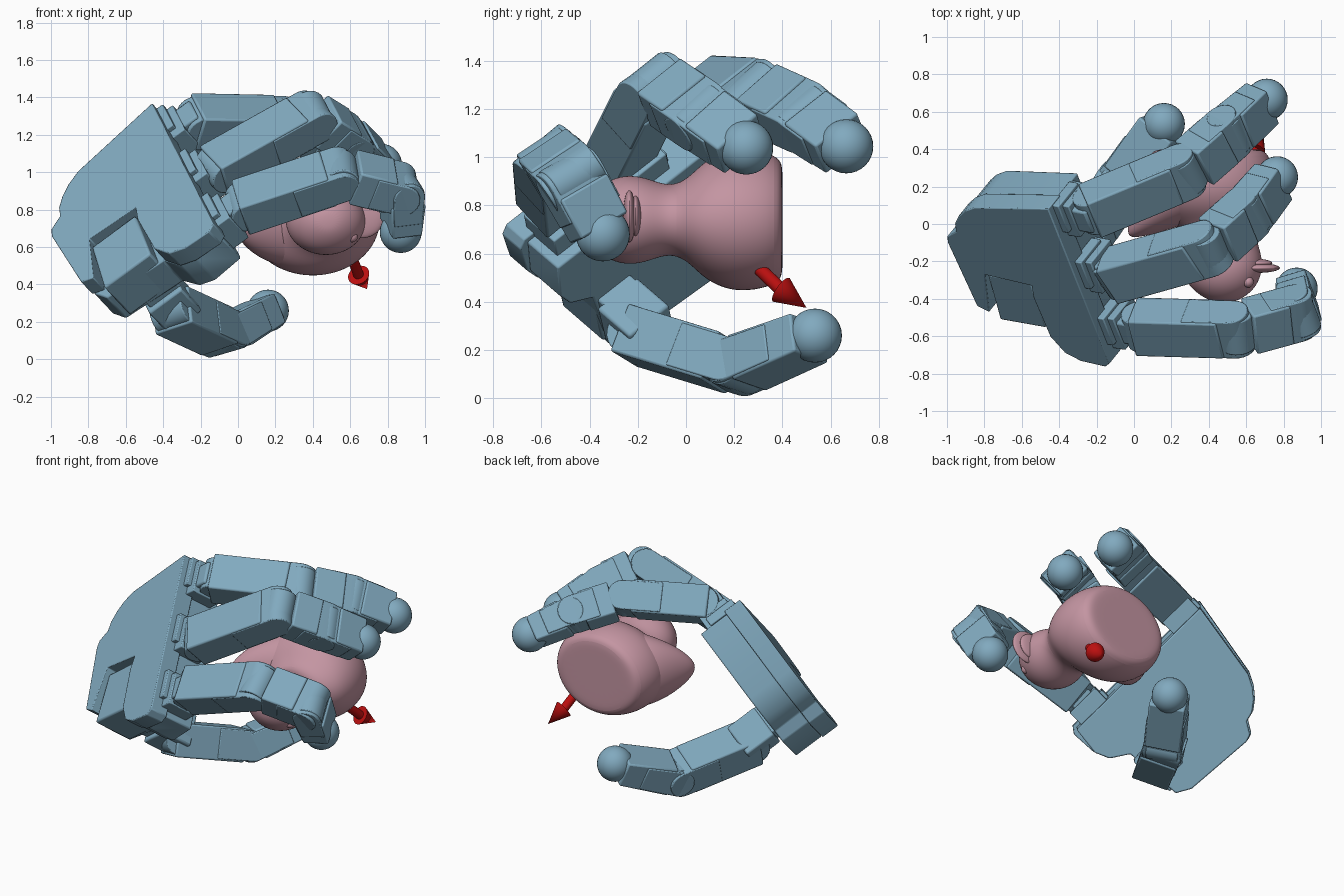
import bpy, bmesh, math
from mathutils import Vector, Matrix

if "Cube" in bpy.data.objects:
    bpy.data.objects.remove(bpy.data.objects["Cube"])

def material(name, col):
    m = bpy.data.materials.new(name)
    m.diffuse_color = (*col, 1)
    m.use_nodes = True
    m.node_tree.nodes["Principled BSDF"].inputs["Base Color"].default_value = m.diffuse_color
    return m

BLUE = material("steel_blue", (0.22, 0.40, 0.52))
PINK = material("dusty_pink", (0.55, 0.30, 0.36))
RED = material("red", (0.5, 0.005, 0.005))

def finish(name, bm, mat, M=None, bevel=0):
    bmesh.ops.recalc_face_normals(bm, faces=bm.faces)
    me = bpy.data.meshes.new(name)
    bm.to_mesh(me)
    bm.free()
    ob = bpy.data.objects.new(name, me)
    bpy.context.collection.objects.link(ob)
    me.materials.append(mat)
    if M:
        ob.matrix_world = M
    if bevel:
        b = ob.modifiers.new("bevel", 'BEVEL')
        b.width, b.segments, b.limit_method = bevel, 2, 'ANGLE'
    bpy.ops.object.select_all(action='DESELECT')
    ob.select_set(True)
    bpy.context.view_layer.objects.active = ob
    bpy.ops.object.shade_smooth_by_angle(angle=math.radians(35))
    return ob

def frame(o, x, y, z):
    M = Matrix((x, y, z)).transposed().to_4x4()
    M.translation = o
    return M

def skin(bm, loops):
    """Join vertex loops with quads and cap both ends."""
    n = len(loops[0])
    for l0, l1 in zip(loops, loops[1:]):
        for k in range(n):
            bm.faces.new((l0[k], l0[(k + 1) % n], l1[(k + 1) % n], l1[k]))
    bm.faces.new(loops[0])
    bm.faces.new(loops[-1])

def prism(name, pts, z0, z1, M, bevel=0.01):
    bm = bmesh.new()
    skin(bm, [[bm.verts.new((x, y, z)) for x, y in pts] for z in (z0, z1)])
    return finish(name, bm, BLUE, M, bevel)

def rect(x0, x1, y0, y1):
    return [(x0, y0), (x1, y0), (x1, y1), (x0, y1)]

def arc(cx, r, a0, a1, n=12):
    return [(cx + r * math.cos(math.radians(a0 + (a1 - a0) * i / n)),
             r * math.sin(math.radians(a0 + (a1 - a0) * i / n))) for i in range(n + 1)]

def ball(name, c, r, mat, scale=(1, 1, 1), seg=32):
    bm = bmesh.new()
    bmesh.ops.create_uvsphere(bm, u_segments=seg, v_segments=seg // 2, radius=r)
    bmesh.ops.scale(bm, vec=scale, verts=bm.verts)
    return finish(name, bm, mat, Matrix.Translation(c))

# Palm frame: u across the knuckles, v towards the fingers, n out of the back
T = Vector((-0.46, 0.08, 1.37))
U = Vector((0.30, -0.755, -0.59)).normalized()
V = Vector((0.798, -0.143, 0.584))
V = (V - U * V.dot(U)).normalized()
N = U.cross(V)
PALM = frame(T, U, V, N)

# Back plate with thumb notch, and thicker inner shell
wrist = [(.39, -.82), (.345, -.805), (.30, -.73), (.24, -.715), (.18, -.67), (.13, -.61), (.09, -.53)]
notched = [(0, 0), (1.1, 0), (1.13, -.04), (1.12, -.2), (1.08, -.29), (.974, -.35), (.7, -.36),
           (.61, -.34), (.59, -.644), (.87, -.72), (.84, -.79)] + wrist
prism("palm_back_plate", notched, -0.12, 0, PALM, 0.006)
inner = [(.02, -.02), (1.09, -.02), (1.11, -.2), (1.07, -.29), (.96, -.36), (.93, -.73),
         (.84, -.78)] + [(u + .005, v + .01) for u, v in wrist]
prism("palm_shell", inner, -0.32, -0.12, PALM, 0.008)
prism("thumb_motor", [(.62, -.66), (.62, -.37), (.95, -.39), (.95, -.70)], -0.3, -0.035, PALM, 0.012)

# Stepped motor mounts behind each finger
for i, u in enumerate((.14, .54, .94)):
    prism(f"knuckle_mount_{i}", rect(u - .11, u + .11, -.03, .08), -.27, -.07, PALM, 0.006)
    prism(f"knuckle_bracket_{i}", rect(u - .13, u + .06, -.02, .04), -.24, -.04, PALM, 0.006)
    prism(f"knuckle_hub_{i}", rect(u - .075, u + .075, .05, .17), -.23, -.08, PALM, 0.012)

def finger(name, pts, side, w=0.25, t=0.195, tip=0.112):
    pts = [Vector(p) for p in pts]
    last = len(pts) - 2
    for i, (p, q) in enumerate(zip(pts, pts[1:])):
        x = (q - p).normalized()
        z = (side - x * side.dot(x)).normalized()
        M = frame(p, x, z.cross(x), z)
        L, h = (q - p).length, t / 2
        # narrower hinge drum at the near joint
        prism(f"{name}_hinge_{i}", arc(0, h * 0.96, 0, 345, 23), -w * .42, w * .42, M, 0.006)
        if i == last:
            prism(f"{name}_end_link", [(.05, -h), (L - .03, -h * .85), (L - .03, h * .85), (.05, h)],
                  -w * .47, w * .47, M, 0.01)
            prism(f"{name}_end_cheek", arc(.0, h * .9, 90, 270) + [(L * .6, -h * .8), (L * .6, h * .8)],
                  -w * .5, w * .5, M, 0.006)
        else:
            # boxed link plus slightly proud side cheeks with a rounded end
            x0 = -.03 if i == 0 else .07
            prism(f"{name}_link_{i}", rect(x0, L - .07, -h * 1.06, h * 1.06), -w * .49, w * .49, M, 0.01)
            prism(f"{name}_cheek_{i}", arc(L - .01, h * .95, -90, 90) + [(L * .5, h * .95), (L * .5, -h * .95)],
                  -w * .51, w * .51, M, 0.006)
    ball(f"{name}_tip", pts[-1], tip, BLUE)

finger("back_finger", [(-.21, .08, 1.27), (.27, .28, 1.26), (.51, .49, 1.165), (.71, .665, 1.045)], U)
finger("middle_finger", [(-.10, -.27, 1.02), (.40, -.13, 1.30), (.61, .06, 1.17), (.765, .25, 1.04)], U)
finger("front_finger", [(.04, -.55, .82), (.55, -.565, .99), (.88, -.475, .91), (.87, -.345, .68)], U)

# Thumb with its swivel base
thumb_side = Vector((.85, -.45, .28))
finger("thumb", [(-.34, -.20, .255), (-.07, .21, .13), (.16, .535, .26)], thumb_side, .24, .2)
base = Vector((-.38, -.22, .33))
prism("thumb_swivel", rect(-.11, .11, -.11, .11), -.13, .08, frame(base, U, V, N), 0.012)
prism("thumb_bracket", rect(-.1, .08, -.12, .08), -.05, .1, frame(base + V * .03 + N * .04, U, V, N), 0.01)

# Duck-shaped toy: loft of elliptical rings, each (centre, radius a, radius b, axis)
def loft(name, rings, mat, seg=24):
    bm = bmesh.new()
    skin(bm, [[bm.verts.new(Vector(c) + x * a * math.cos(k * math.tau / seg)
                            + z * b * math.sin(k * math.tau / seg)) for k in range(seg)]
              for c, a, b, x, z in rings])
    ob = finish(name, bm, mat)
    sub = ob.modifiers.new("subsurf", 'SUBSURF')
    sub.levels = sub.render_levels = 2
    return ob

X, Z = Vector((1, 0, 0)), Vector((0, 0, 1))
body = [(.40, .40, .20, .17), (.40, .40, .28, .235), (.375, .40, .32, .268), (.29, .40, .355, .295),
        (.18, .40, .365, .298), (.08, .41, .335, .25), (.02, .44, .27, .185), (-.04, .47, .19, .147),
        (-.10, .475, .185, .15), (-.17, .47, .215, .178), (-.25, .47, .22, .19),
        (-.34, .475, .18, .16), (-.40, .48, .10, .09), (-.42, .48, .04, .035)]
loft("toy_body", [((cx, y, .74), a, b, X, Z) for y, cx, a, b in body], PINK)

# Upswept tail, broad where it leaves the body
tail = [(.32, .20, .20, .26), (.20, .15, .18, .235), (.11, .08, .135, .19),
        (.04, .01, .085, .13), (-.01, -.04, .04, .065), (-.025, -.06, .012, .02)]
D = Vector((-.6, .8, 0))
loft("toy_tail", [((x, y, .74), a, b, D, Z) for x, y, a, b in tail], PINK)

# Beak and eyes
ball("toy_beak_upper", (.66, -.235, .755), .12, PINK, (1, .22, .9))
ball("toy_beak_lower", (.64, -.21, .755), .10, PINK, (1, .25, .85))
for s in (-1, 1):
    ball("toy_eye", (.61, -.31, .75 + s * .095), .03, PINK, seg=16)

# Red arrow leaving the toy's base
a, b, c = Vector((.60, .27, .57)), Vector((.645, .395, .45)), Vector((.69, .50, .375))
def cone(name, p, q, r0, r1):
    bm = bmesh.new()
    bmesh.ops.create_cone(bm, cap_ends=True, segments=24, radius1=r0, radius2=r1, depth=(q - p).length)
    finish(name, bm, RED, Matrix.Translation((p + q) / 2) @ (q - p).to_track_quat('Z', 'Y').to_matrix().to_4x4())
cone("arrow_shaft", a, b, .028, .028)
cone("arrow_head", b, c, .06, 0)
